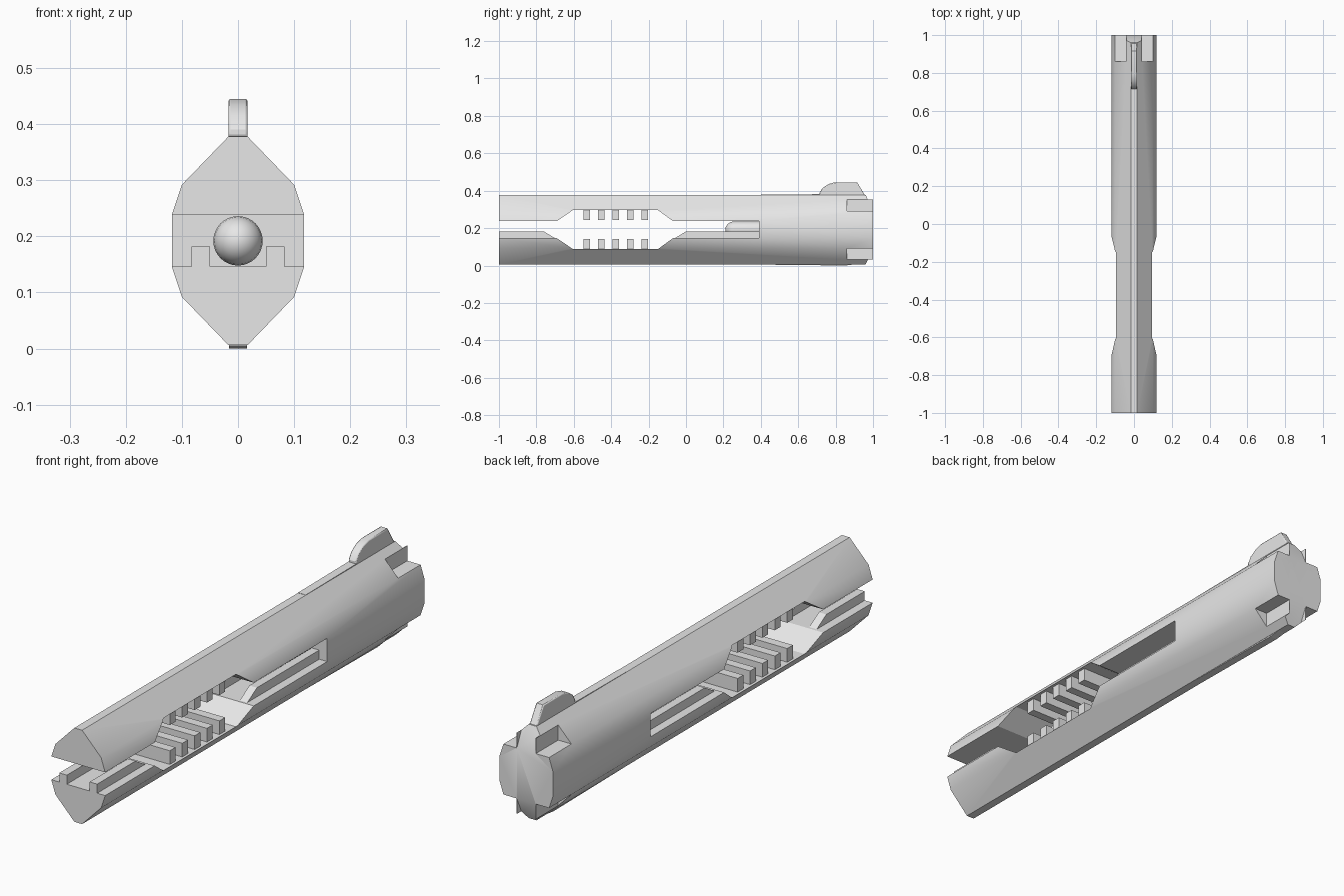
import bpy
import bmesh
import math

cube = bpy.data.objects.get("Cube")
if cube:
    bpy.data.objects.remove(cube, do_unlink=True)

GREY = (0.8, 0.8, 0.8, 1.0)
metal = bpy.data.materials.new("grey metal")
metal.use_nodes = True
metal.diffuse_color = GREY
metal.node_tree.nodes["Principled BSDF"].inputs["Base Color"].default_value = GREY

MID = 0.192  # height of the barrel axis


def extrude(name, points, vector):
    """Close a flat outline and extrude it along a vector."""
    bm = bmesh.new()
    face = bm.faces.new([bm.verts.new(p) for p in points])
    moved = bmesh.ops.extrude_face_region(bm, geom=[face])["geom"]
    verts = [v for v in moved if isinstance(v, bmesh.types.BMVert)]
    bmesh.ops.translate(bm, verts=verts, vec=vector)
    bmesh.ops.recalc_face_normals(bm, faces=bm.faces)
    mesh = bpy.data.meshes.new(name)
    bm.to_mesh(mesh)
    bm.free()
    mesh.materials.append(metal)
    obj = bpy.data.objects.new(name, mesh)
    bpy.context.collection.objects.link(obj)
    return obj


def side_prism(name, outline, x0, x1):
    return extrude(name, [(x0, y, z) for y, z in outline], (x1 - x0, 0, 0))


def box(name, x0, x1, y0, y1, z0, z1):
    return side_prism(name, [(y0, z0), (y1, z0), (y1, z1), (y0, z1)], x0, x1)


def activate(obj):
    bpy.ops.object.select_all(action="DESELECT")
    obj.select_set(True)
    bpy.context.view_layer.objects.active = obj


def cut(obj, cutter):
    cutter.hide_render = True
    mod = obj.modifiers.new("cut", "BOOLEAN")
    mod.operation = "DIFFERENCE"
    mod.solver = "EXACT"
    mod.object = cutter
    activate(obj)
    bpy.ops.object.modifier_apply(modifier=mod.name)
    bpy.data.objects.remove(cutter, do_unlink=True)


def smooth(obj):
    activate(obj)
    bpy.ops.object.shade_smooth_by_angle(angle=math.radians(30))


# Long faceted housing
half = [(0.017, 0.378), (0.1, 0.292), (0.118, 0.238),
        (0.118, 0.146), (0.1, 0.092), (0.017, 0.006)]
section = half + [(-x, z) for x, z in reversed(half)]
housing = extrude("housing", [(x, -1, z) for x, z in section], (0, 2, 0))

# Open muzzle slot with the wide window
upper = [(-1.1, 0.238), (-0.69, 0.238), (-0.605, 0.296),
         (-0.15, 0.296), (-0.07, 0.238), (0.39, 0.238)]
lower = [(y, 2 * MID - z) for y, z in reversed(upper)]
cut(housing, side_prism("slot_cutter", upper + lower, -0.3, 0.3))

# Rear corner notches and sloped tail ends, above and below
for flip in (1, -1):
    def zed(h):
        return MID + flip * h
    for side in (1, -1):
        cut(housing, box("notch_cutter", side * 0.042, side * 0.3,
                         0.86, 1.1, zed(0.1), zed(0.3)))
    tail = [(0.95, zed(0.209)), (1.0, zed(0.1)), (1.1, zed(0.1)), (1.1, zed(0.209))]
    cut(housing, side_prism("tail_cutter", tail, -0.041, 0.041))
smooth(housing)

# Paired rails inside the slot, in front of and behind the window
front_rail = [(-1, 0.14), (-1, 0.182), (-0.76, 0.182), (-0.69, 0.14)]
rear_rail = [(-0.07, 0.14), (0, 0.182), (0.395, 0.182), (0.395, 0.14)]
for side, label in ((1, "left"), (-1, "right")):
    for end, outline in (("front", front_rail), ("rear", rear_rail)):
        side_prism(f"{end}_rail_{label}", outline, side * 0.05, side * 0.083)

# Cross bars along the window
for i in range(5):
    y = -0.53 + i * 0.0775
    for label, z0, z1 in (("upper", 0.244, 0.3), ("lower", 0.085, 0.142)):
        box(f"{label}_cross_bar_{i + 1}", -0.085, 0.085, y - 0.018, y + 0.018, z0, z1)

# Round-nosed core at the back of the slot, revolved from a profile
R = 0.044
profile = [(0.21 + 0.05 * (1 - math.cos(a)), R * math.sin(a))
           for a in [math.radians(18 * k) for k in range(6)]] + [(0.4, R)]
bm = bmesh.new()
verts = [bm.verts.new((0, y, r)) for y, r in profile]
edges = [bm.edges.new(pair) for pair in zip(verts, verts[1:])]
bmesh.ops.spin(bm, geom=verts + edges, cent=(0, 0, 0), axis=(0, 1, 0),
               angle=math.tau, steps=32)
bmesh.ops.remove_doubles(bm, verts=bm.verts, dist=0.0005)
bmesh.ops.recalc_face_normals(bm, faces=bm.faces)
mesh = bpy.data.meshes.new("core")
bm.to_mesh(mesh)
bm.free()
mesh.materials.append(metal)
core = bpy.data.objects.new("core", mesh)
core.location.z = MID
bpy.context.collection.objects.link(core)
smooth(core)

# Rear sight fin with softened edges
fin_outline = [(0.715, 0.37), (0.715, 0.39), (0.73, 0.415), (0.76, 0.435),
               (0.795, 0.445), (0.915, 0.445), (0.96, 0.37)]
fin = side_prism("sight_fin", fin_outline, -0.017, 0.017)
bevel = fin.modifiers.new("soft edges", "BEVEL")
bevel.width = 0.004
bevel.segments = 2
bevel.limit_method = "ANGLE"
bevel.angle_limit = math.radians(60)
smooth(fin)

# Shallow strips along the ridge and the keel
side_prism("ridge_strip", [(0.4, 0.376), (0.4, 0.379), (0.8, 0.382), (0.8, 0.376)],
           -0.017, 0.017)
side_prism("keel_strip", [(0.4, 0.008), (0.4, 0.005), (0.85, 0), (0.92, 0.008)],
           -0.016, 0.016)
